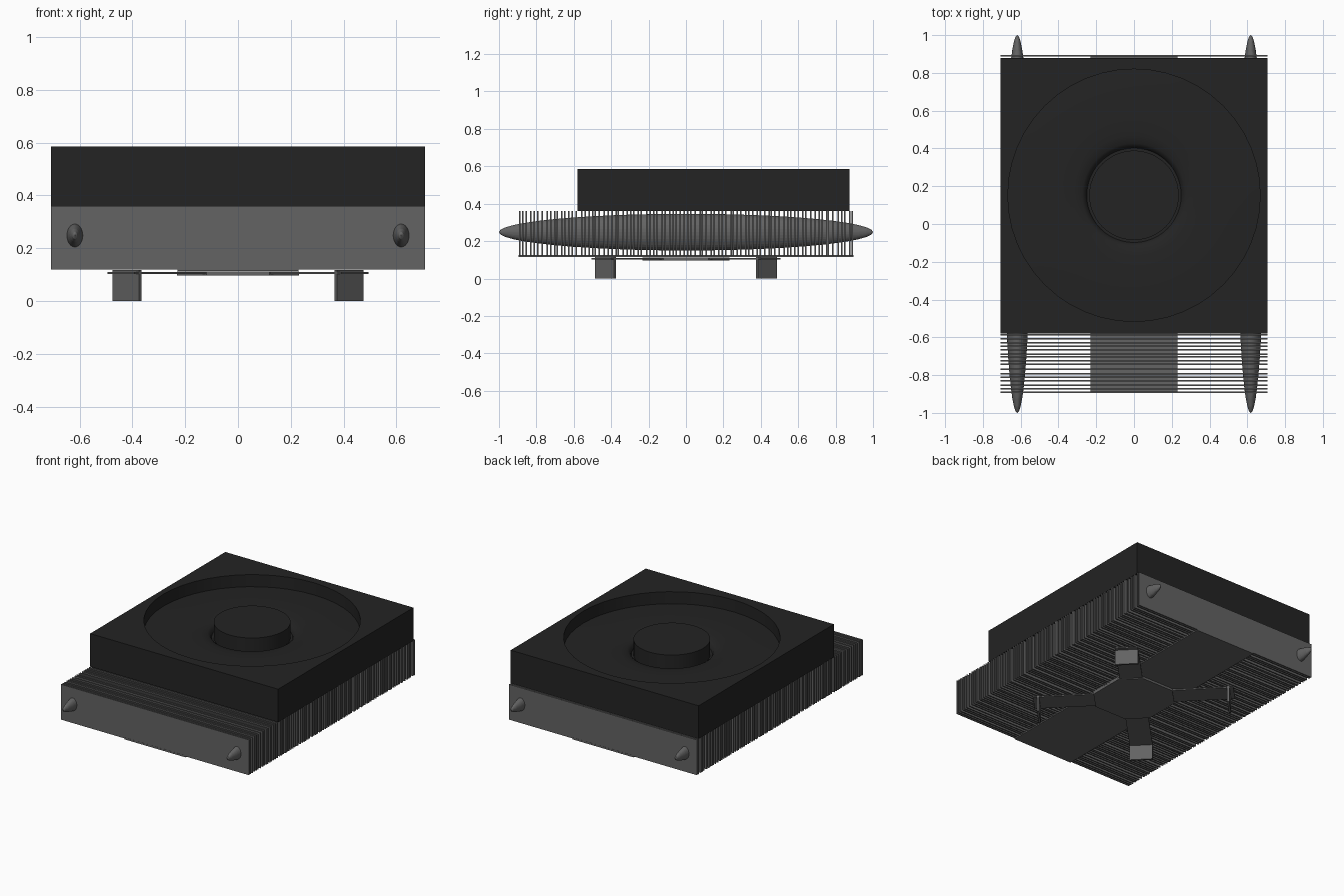
import bpy, bmesh, math, random
from mathutils import Matrix, Vector

if "Cube" in bpy.data.objects:
    bpy.data.objects.remove(bpy.data.objects["Cube"])

random.seed(4)


def material(name, v):
    m = bpy.data.materials.new(name)
    m.diffuse_color = (v, v, v, 1)
    m.use_nodes = True
    m.node_tree.nodes["Principled BSDF"].inputs["Base Color"].default_value = m.diffuse_color
    return m


METAL = material("dark_metal", 0.125)
PLASTIC = material("black_plastic", 0.017)


def finish(name, bm, mat):
    bmesh.ops.recalc_face_normals(bm, faces=bm.faces)
    mesh = bpy.data.meshes.new(name)
    bm.to_mesh(mesh)
    bm.free()
    mesh.materials.append(mat)
    ob = bpy.data.objects.new(name, mesh)
    bpy.context.collection.objects.link(ob)
    return ob


def add_box(bm, centre, size, turn=0.0):
    m = Matrix.Rotation(turn, 4, 'Z') @ Matrix.Translation(centre) @ Matrix.Diagonal((*size, 1))
    bmesh.ops.create_cube(bm, size=1, matrix=m)


# Stack of slightly uneven cooling fins
bm = bmesh.new()
FINS = 88
for i in range(FINS):
    y = -0.89 + 1.78 * i / (FINS - 1)
    if 0 < i < FINS - 1:
        y += random.uniform(-0.006, 0.006)
    add_box(bm, (0, y, 0.24), (1.416, 0.008, 0.24))
finish("cooling_fins", bm, METAL)

# Base strip under the fins
bm = bmesh.new()
add_box(bm, (0, 0, 0.12), (0.46, 1.79, 0.012))
finish("base_strip", bm, METAL)

# Stretched heat pipes through the fins
for side, name in ((-1, "left"), (1, "right")):
    bm = bmesh.new()
    m = (Matrix.Translation((side * 0.618, 0, 0.248))
         @ Matrix.Diagonal((0.068, 1.0, 0.098, 1)) @ Matrix.Rotation(math.pi / 2, 4, 'X'))
    bmesh.ops.create_uvsphere(bm, u_segments=32, v_segments=24, radius=1, matrix=m)
    finish(name + "_heat_pipe", bm, METAL)

# Mounting bracket: octagonal centre plate
bm = bmesh.new()
a, b = 0.232, 0.12
outline = [(a, -b), (a, b), (b, a), (-b, a), (-a, b), (-a, -b), (-b, -a), (b, -a)]
face = bm.faces.new([bm.verts.new((x, y, 0.097)) for x, y in outline])
ext = bmesh.ops.extrude_face_region(bm, geom=[face])
bmesh.ops.translate(bm, vec=(0, 0, 0.015),
                    verts=[v for v in ext["geom"] if isinstance(v, bmesh.types.BMVert)])
bm.faces.new([bm.verts.new((x, y, 0.097)) for x, y in outline])
bmesh.ops.remove_doubles(bm, verts=bm.verts, dist=1e-4)
finish("bracket_plate", bm, METAL)

# Diagonal arms with bent-down feet
bm = bmesh.new()
for k in range(4):
    turn = math.pi / 4 + k * math.pi / 2
    add_box(bm, (0.43, 0, 0.106), (0.40, 0.144, 0.008), turn)
    add_box(bm, (0.598, 0, 0.059), (0.014, 0.144, 0.118), turn)
bmesh.ops.scale(bm, verts=bm.verts, vec=(0.995, 1.018, 1))
finish("bracket_arms", bm, METAL)

# Fan housing
bm = bmesh.new()
add_box(bm, (0, 0.148, 0.4725), (1.416, 1.454, 0.225))
housing = finish("fan_housing", bm, PLASTIC)

# Cutter: lathed dish around the hub
profile = [(0, 0.575), (0.237, 0.575), (0.237, 0.47), (0.25, 0.47), (0.258, 0.49), (0.275, 0.502),
           (0.32, 0.509), (0.40, 0.513), (0.52, 0.511), (0.62, 0.506), (0.668, 0.503), (0.668, 0.62), (0, 0.62)]
bm = bmesh.new()
verts = [bm.verts.new((r, 0, z)) for r, z in profile]
edges = [bm.edges.new(p) for p in zip(verts, verts[1:])]
bmesh.ops.spin(bm, geom=verts + edges, cent=(0, 0, 0), axis=(0, 0, 1),
               angle=2 * math.pi, steps=48)
bmesh.ops.remove_doubles(bm, verts=bm.verts, dist=1e-4)
bmesh.ops.translate(bm, verts=bm.verts, vec=Vector((0, 0.152, 0)))
cutter = finish("dish_cutter", bm, PLASTIC)
cutter.hide_render = True

cut = housing.modifiers.new("dish", 'BOOLEAN')
cut.operation = 'DIFFERENCE'
cut.solver = 'EXACT'
cut.object = cutter
bpy.context.view_layer.objects.active = housing
housing.select_set(True)
bpy.ops.object.modifier_apply(modifier="dish")
bpy.data.objects.remove(cutter)
bpy.ops.object.shade_smooth_by_angle(angle=math.radians(40))
